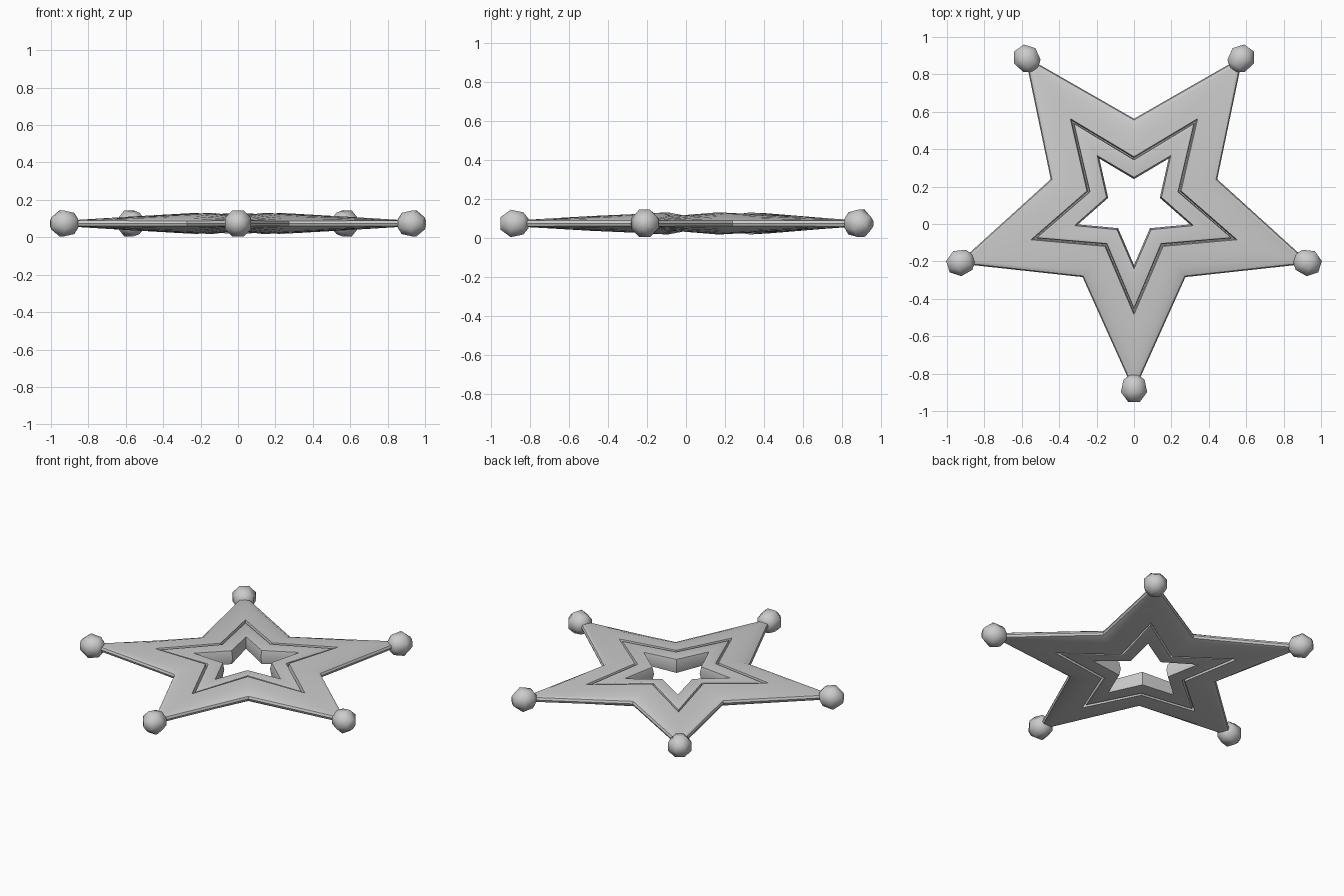
import bpy, bmesh
from math import sin, cos, pi, radians
from mathutils import Matrix

if "Cube" in bpy.data.objects:
    bpy.data.objects.remove(bpy.data.objects["Cube"])

CY, CZ = 0.095, 0.074      # star centre
TIP_R = 0.976              # distance of the ball centres


def finish(name, bm, angle):
    bmesh.ops.recalc_face_normals(bm, faces=bm.faces[:])
    me = bpy.data.meshes.new(name)
    bm.to_mesh(me)
    bm.free()
    ob = bpy.data.objects.new(name, me)
    bpy.context.collection.objects.link(ob)
    bpy.ops.object.select_all(action='DESELECT')
    ob.select_set(True)
    bpy.context.view_layer.objects.active = ob
    bpy.ops.object.shade_smooth_by_angle(angle=radians(angle))
    return ob


def star_loop(bm, rt, rc, ht, hc):
    """Ten star points: tips at radius rt, height ht; notches at rc, hc."""
    vs = []
    for i in range(10):
        a = -pi / 2 + i * pi / 5
        r, h = (rt, ht) if i % 2 == 0 else (rc, hc)
        vs.append(bm.verts.new((r * cos(a), CY + r * sin(a), CZ + h)))
    return vs


def bridge(bm, a, b):
    n = len(a)
    for i in range(n):
        j = (i + 1) % n
        bm.faces.new((a[i], a[j], b[j], b[i]))


def star_ring(name, section):
    """Closed star ring; section runs over the top from outer to inner mid-edge."""
    bm = bmesh.new()
    under = [(a, b, -c, -d) for a, b, c, d in section[-2:0:-1]]
    loops = [star_loop(bm, *p) for p in section + under]
    for k, loop in enumerate(loops):
        bridge(bm, loop, loops[(k + 1) % len(loops)])
    return finish(name, bm, 30)


# Outer frame: rounded outside, thinning towards the tips, steep inner wall
frame = [(0.99, 0.468, 0, 0)]
for k in range(1, 7):
    a = k * pi / 12
    t = 1 - cos(a)
    frame.append((0.99 - 0.41 * t, 0.468 - 0.203 * t, 0.014 + 0.024 * t, 0.054 * sin(a)))
frame += [(0.565, 0.258, 0.018, 0.022), (0.565, 0.258, 0, 0)]
star_ring("outer_star_frame", frame)

# Inner star: groove floor, raised rim, slope down to the open centre
star_ring("inner_star_ring", [
    (0.572, 0.262, 0, 0),
    (0.572, 0.262, 0.016, 0.018),
    (0.552, 0.251, 0.016, 0.018),
    (0.545, 0.247, 0.034, 0.052),
    (0.52, 0.236, 0.038, 0.057),
    (0.335, 0.155, 0.040, 0.045),
    (0.315, 0.145, 0, 0),
])

# Low-sided balls on the five tips, turned around the arm axis
R = 0.078
for i in range(5):
    bm = bmesh.new()
    rings = []
    for lat in (26, 77, 128, 160):
        a = radians(lat)
        rings.append([bm.verts.new((R * cos(a),
                                    R * sin(a) * cos((k + 0.5) * pi / 4),
                                    R * sin(a) * sin((k + 0.5) * pi / 4))) for k in range(8)])
    for a, b in zip(rings, rings[1:]):
        bridge(bm, a, b)
    bm.faces.new(rings[0])
    bm.faces.new(rings[-1])
    ang = -pi / 2 + i * 2 * pi / 5
    place = Matrix.Translation((TIP_R * cos(ang), CY + TIP_R * sin(ang), CZ))
    bm.transform(place @ Matrix.Rotation(ang, 4, 'Z'))
    finish(f"tip_ball_{i + 1}", bm, 60)
